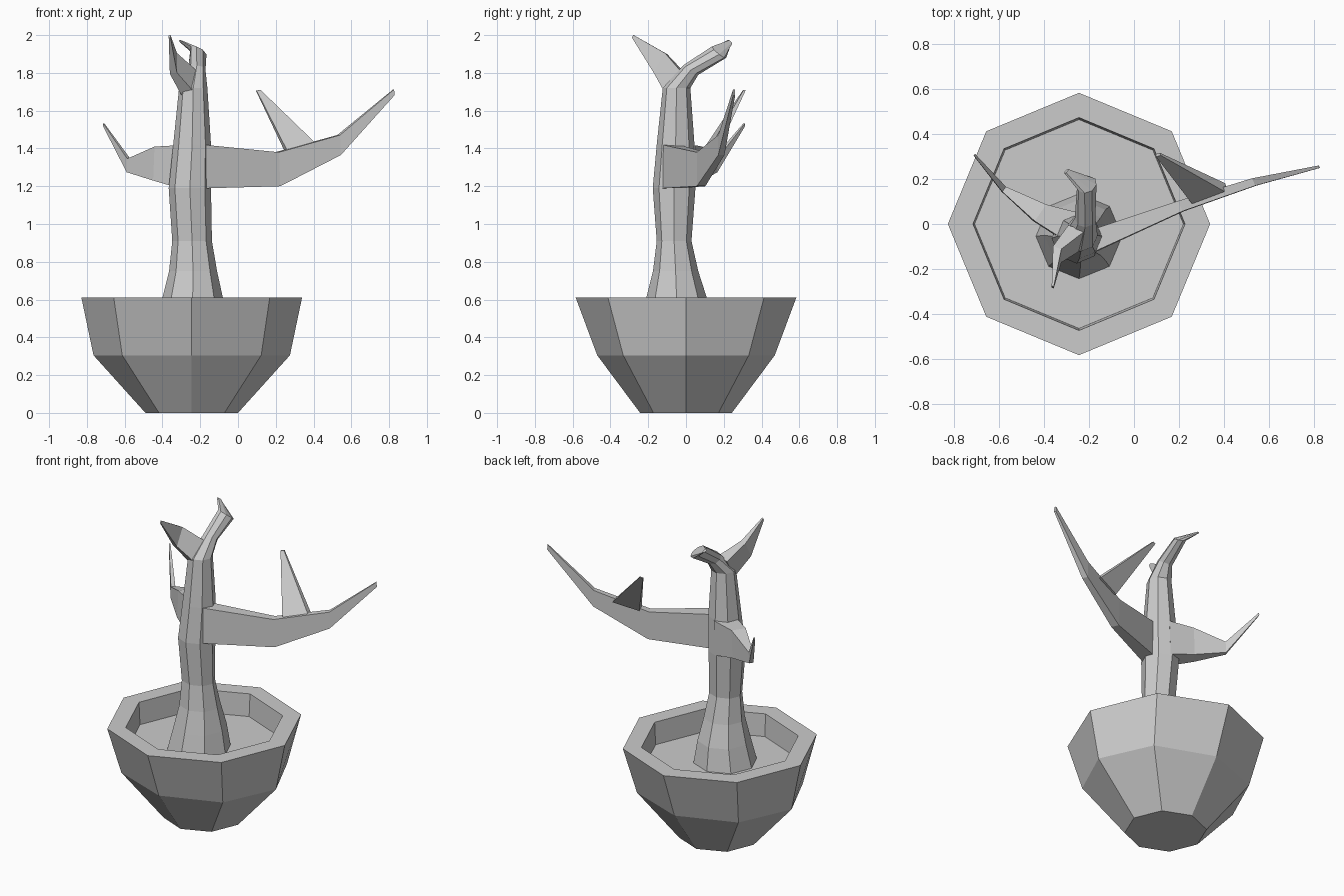
import bpy, bmesh, math
from mathutils import Vector


def loft(name, rings, n, phase=0.0):
    """Skin rings of (centre, u half-axis, v half-axis), capping both ends."""
    bm = bmesh.new()
    loops = []
    for c, u, v in rings:
        c, u, v = Vector(c), Vector(u), Vector(v)
        loop = []
        for i in range(n):
            a = phase + 2 * math.pi * i / n
            loop.append(bm.verts.new(c + u * math.cos(a) + v * math.sin(a)))
        loops.append(loop)
    for a, b in zip(loops, loops[1:]):
        for i in range(n):
            j = (i + 1) % n
            bm.faces.new((a[i], a[j], b[j], b[i]))
    bm.faces.new(loops[0][::-1])
    bm.faces.new(loops[-1])
    bmesh.ops.recalc_face_normals(bm, faces=bm.faces[:])
    mesh = bpy.data.meshes.new(name)
    bm.to_mesh(mesh)
    bm.free()
    obj = bpy.data.objects.new(name, mesh)
    bpy.context.collection.objects.link(obj)
    return obj


def limb(name, u, v, rings):
    """Four-sided branch; each ring is (centre, half width, half height)."""
    u, v = Vector(u).normalized(), Vector(v).normalized()
    k = math.sqrt(2)
    return loft(name, [(c, u * w * k, v * h * k) for c, w, h in rings], 4, math.pi / 4)


def flat(x, y, z, rx, ry):
    return ((x, y, z), (rx, 0, 0), (0, ry, 0))


# Octagonal pot: outer wall, rim, inner wall and soil
PX = -0.245
loft("pot", [flat(PX, 0, z, rx, ry) for z, rx, ry in (
    (0, 0.245, 0.243), (0.305, 0.52, 0.47), (0.61, 0.584, 0.584),
    (0.61, 0.472, 0.474), (0.465, 0.465, 0.465))], 8)

# Trunk, running on into the rear top branch
loft("trunk", [
    flat(-0.245, -0.055, 0.46, 0.193, 0.19),
    flat(-0.24, -0.05, 0.61, 0.16, 0.16),
    flat(-0.238, -0.055, 0.75, 0.127, 0.12),
    flat(-0.243, -0.063, 0.91, 0.105, 0.092),
    flat(-0.255, -0.063, 1.19, 0.112, 0.113),
    flat(-0.243, -0.055, 1.42, 0.1, 0.1),
    flat(-0.237, -0.05, 1.72, 0.075, 0.073),
    ((-0.218, 0.025, 1.815), (0.046, 0, 0), (0, 0.04, -0.025)),
    ((-0.21, 0.175, 1.91), (0.043, 0, -0.012), (0.01, 0.038, -0.03)),
    ((-0.302, 0.235, 1.965), (0.01, 0.008, -0.006), (0, 0.006, -0.008)),
], 8)

# Front top branch
limb("front_top_branch", (0.9, -0.3, 0.15), (0, 0.5, 0.87), [
    ((-0.255, -0.055, 1.74), 0.04, 0.075),
    ((-0.342, -0.135, 1.85), 0.02, 0.06),
    ((-0.362, -0.281, 1.993), 0.005, 0.008)])

# Long right branch and its offshoot
limb("right_branch", (-0.42, 0.9, 0), (0.04, 0, -1), [
    ((-0.22, -0.09, 1.305), 0.05, 0.117),
    ((0.21, 0.08, 1.29), 0.025, 0.09),
    ((0.535, 0.187, 1.418), 0.018, 0.053),
    ((0.825, 0.255, 1.697), 0.006, 0.016)])
limb("right_offshoot", (0.93, 0.3, 0.2), (-0.3, 0.9, 0), [
    ((0.335, 0.132, 1.4), 0.085, 0.025),
    ((0.107, 0.308, 1.708), 0.011, 0.006)])

# Short left branch
limb("left_branch", (0.57, 0.82, 0), (-0.04, 0, -1), [
    ((-0.28, -0.01, 1.305), 0.07, 0.112),
    ((-0.42, 0.05, 1.32), 0.045, 0.09),
    ((-0.58, 0.155, 1.31), 0.014, 0.036),
    ((-0.711, 0.308, 1.525), 0.005, 0.008)])
